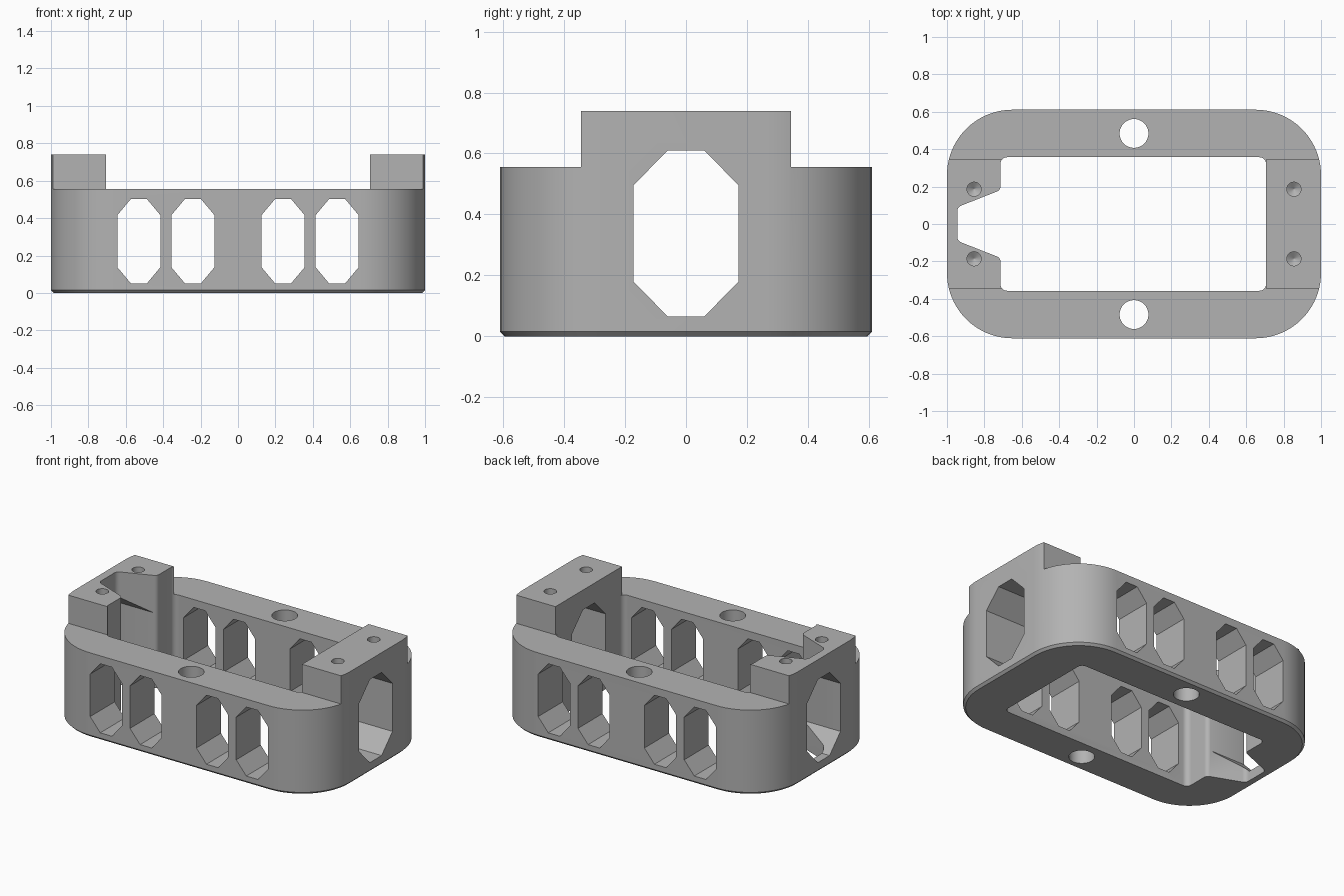
import bpy, bmesh
from math import pi, cos, sin
from mathutils import Vector, Matrix

if "Cube" in bpy.data.objects:
    bpy.data.objects.remove(bpy.data.objects["Cube"])

grey = bpy.data.materials.new("plain grey")
grey.use_nodes = True
COLOR = (0.45, 0.45, 0.45, 1)
grey.diffuse_color = COLOR
grey.node_tree.nodes["Principled BSDF"].inputs["Base Color"].default_value = COLOR

HEIGHT, RIM = 0.74, 0.555
LONG, WIDE = 1.0, 0.611
BLOCK_Y = 0.345


def rounded(points, steps):
    """Outline from (x, y, radius) corners, each filleted with an arc."""
    out = []
    for i, (x, y, r) in enumerate(points):
        p = Vector((x, y))
        a = (Vector(points[i - 1][:2]) - p).normalized()
        b = (Vector(points[(i + 1) % len(points)][:2]) - p).normalized()
        if r == 0:
            out.append(p)
            continue
        half = a.angle(b) / 2
        centre = p + (a + b).normalized() * r / sin(half)
        start = p + a * r / (sin(half) / cos(half)) - centre
        end = p + b * r / (sin(half) / cos(half)) - centre
        sweep = start.angle_signed(end)
        for k in range(steps + 1):
            t = -sweep * k / steps
            out.append(centre + Matrix.Rotation(t, 2) @ start)
    return out


def loft(name, rings):
    """Solid through matching rings of 3D points."""
    bm = bmesh.new()
    loops = [[bm.verts.new(p) for p in ring] for ring in rings]
    for low, high in zip(loops, loops[1:]):
        for i in range(len(low)):
            j = (i + 1) % len(low)
            bm.faces.new((low[i], low[j], high[j], high[i]))
    bm.faces.new(loops[0][::-1])
    bm.faces.new(loops[-1])
    bmesh.ops.recalc_face_normals(bm, faces=bm.faces)
    mesh = bpy.data.meshes.new(name)
    bm.to_mesh(mesh)
    bm.free()
    obj = bpy.data.objects.new(name, mesh)
    bpy.context.collection.objects.link(obj)
    return obj


def prism(name, outline, z0, z1):
    return loft(name, [[(x, y, z) for x, y in outline] for z in (z0, z1)])


def box(name, x0, x1, y0, y1, z0, z1):
    return prism(name, [(x0, y0), (x1, y0), (x1, y1), (x0, y1)], z0, z1)


def circle(x, y, r, z, n):
    return [(x + r * cos(2 * pi * k / n), y + r * sin(2 * pi * k / n), z) for k in range(n)]


def octagon(half, flat, z0, z1, slope):
    side = [(flat, z0), (half, z0 + slope), (half, z1 - slope), (flat, z1)]
    return side + [(-u, z) for u, z in reversed(side)]


def plate(inset, z):
    x, y, r = LONG - inset, WIDE - inset, 0.35 - inset
    return [(p.x, p.y, z) for p in rounded(
        [(x, -y, r), (x, y, r), (-x, y, r), (-x, -y, r)], 20)]


# Outer body with chamfered foot
frame = loft("frame", [plate(0.015, 0), plate(0, 0.015), plate(0, HEIGHT)])
frame.data.materials.append(grey)
cutters = []

# Central opening with the tapered cable notch in one end
half_opening = [(0.706, 0.357, 0.035), (-0.714, 0.357, 0.035),
                (-0.714, 0.181, 0.03), (-0.945, 0.09, 0.035)]
opening = half_opening + [(x, -y, r) for x, y, r in reversed(half_opening)]
cutters.append(prism("opening_cutter", rounded(opening, 8), -0.1, 1))

# Lowered rims beside the end blocks, and the square face of the plain block
for s in (-1, 1):
    y0, y1 = sorted((s * BLOCK_Y, s))
    cutters.append(box("rim_cutter", -1.2, 1.2, y0, y1, RIM, 1))
cutters.append(box("block_face_cutter", 0.5, 0.706, -0.5, 0.5, RIM, 1))

# Octagonal windows through the long walls and the ends
for cx in (-0.53, -0.241, 0.241, 0.53):
    shape = octagon(0.115, 0.042, 0.05, 0.503, 0.087)
    cutters.append(loft("side_window_cutter",
                        [[(cx + u, y, z) for u, z in shape] for y in (-1, 1)]))
shape = octagon(0.173, 0.06, 0.065, 0.61, 0.115)
cutters.append(loft("end_window_cutter",
                    [[(x, u, z) for u, z in shape] for x in (-1.2, 1.2)]))

# Bolt holes through the rims, and blind screw holes with drilled tips
for s in (-1, 1):
    cutters.append(loft("bolt_hole_cutter",
                        [circle(0, s * 0.484, 0.077, z, 40) for z in (-0.1, 1)]))
    for x in (-0.855, 0.855):
        cutters.append(loft("screw_hole_cutter", [
            circle(x, s * 0.186, r, z, 24)
            for r, z in ((0.002, 0.57), (0.038, 0.595), (0.038, 1))]))

bpy.context.view_layer.objects.active = frame
for cutter in cutters:
    cutter.hide_render = True
    mod = frame.modifiers.new("cut", 'BOOLEAN')
    mod.operation = 'DIFFERENCE'
    mod.solver = 'EXACT'
    mod.object = cutter
    bpy.ops.object.modifier_apply(modifier=mod.name)
    bpy.data.objects.remove(cutter)

# Smooth curved walls, crisp edges
bpy.ops.object.select_all(action='DESELECT')
frame.select_set(True)
bpy.ops.object.shade_smooth_by_angle(angle=pi / 6)
